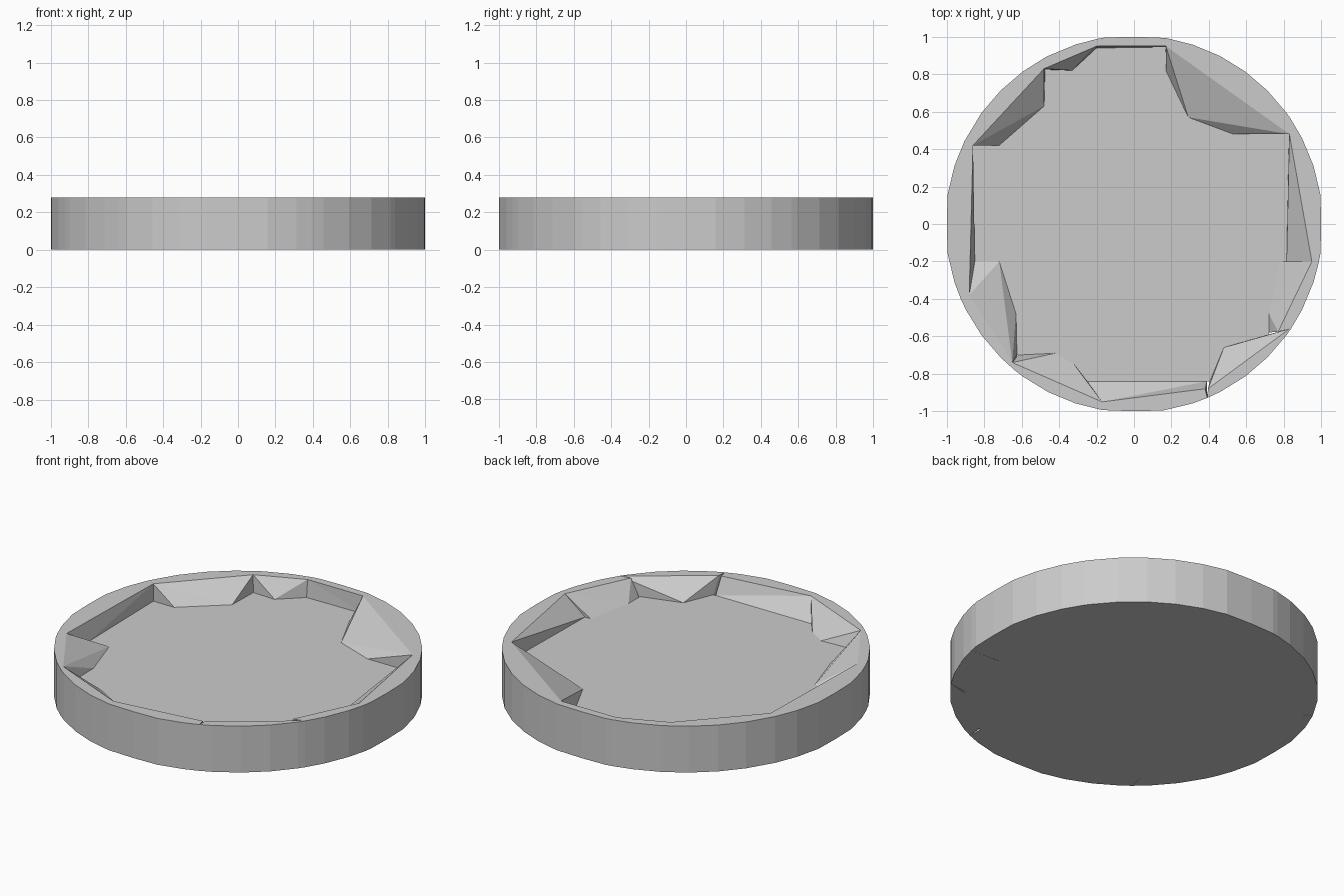
import bpy, bmesh
from math import radians, degrees, atan2, cos, sin

if "Cube" in bpy.data.objects:
    bpy.data.objects.remove(bpy.data.objects["Cube"])

H = 0.28        # rim height
FLOOR = 0.175   # top of the floor slab


def outline(a):
    """Outer contour: a circle flattened at the four sides."""
    c, s = cos(radians(a)), sin(radians(a))
    r = min(1.008, 1 / max(abs(c), abs(s)))
    return (r * c, r * s)


def ang(p):
    return degrees(atan2(p[1], p[0])) % 360


def finish(name, bm):
    bmesh.ops.remove_doubles(bm, verts=bm.verts, dist=0.0005)
    bmesh.ops.recalc_face_normals(bm, faces=bm.faces)
    me = bpy.data.meshes.new(name)
    bm.to_mesh(me)
    bm.free()
    ob = bpy.data.objects.new(name, me)
    bpy.context.collection.objects.link(ob)


def rim_piece(name, a0, a1, t0, t1, foot, k):
    """Block from outer arc a0..a1 to the crest line t0-t1, with facets
    falling to the foot points; foot[k] is where both crest ends meet."""
    if a1 < a0:
        a1 += 360
    steps = [a0] + [a for a in range(-360, 721, 9) if a0 + 1 < a < a1 - 1] + [a1]
    arc = [outline(a) for a in steps]
    bm = bmesh.new()

    def face(pts):
        bm.faces.new([bm.verts.new(p) for p in pts])

    def at(p, z):
        return (p[0], p[1], z)

    for p, q in zip(arc, arc[1:]):
        face([at(p, 0), at(q, 0), at(q, H), at(p, H)])
    face([at(p, H) for p in arc] + [at(t1, H), at(t0, H)])
    face([at(p, 0) for p in arc] + [at(p, 0) for p in reversed(foot)])
    for i, (p, q) in enumerate(zip(foot, foot[1:])):
        face([at(p, 0), at(q, 0), at(q, FLOOR), at(p, FLOOR)])
        face([at(p, FLOOR), at(q, FLOOR), at(t0 if i < k else t1, H)])
    face([at(t0, H), at(foot[k], FLOOR), at(t1, H)])
    # vertical end walls
    for o, t, f in ((arc[0], t0, foot[0]), (arc[-1], t1, foot[-1])):
        face([at(o, 0), at(o, H), at(t, H), at(f, FLOOR), at(f, 0)])
    finish(name, bm)


# Rim pieces, counter-clockwise: outer start, crest ends, foot line, fan index
pieces = [
    ("rim_right", (.96, -.205), (.95, -.2), (.83, .48),
     [(.815, -.2), (.828, .48)], 0),
    ("rim_back_right", (.83, .56), (.83, .48), (.17, .95),
     [(.83, .48), (.53, .48), (.29, .57), (.17, .82)], 2),
    ("rim_back", (.17, 1), (.17, .95), (-.2, .95),
     [(.17, .945), (-.2, .94)], 0),
    ("rim_back_notch", (-.2, 1), (-.2, .95), (-.48, .83),
     [(-.2, .94), (-.33, .82), (-.48, .825)], 1),
    ("rim_back_left", (-.475, .89), (-.48, .83), (-.86, .42),
     [(-.475, .825), (-.48, .63), (-.72, .42), (-.85, .42)], 1),
    ("rim_left", (-.9, .44), (-.86, .42), (-.88, -.38),
     [(-.86, .42), (-.85, -.2)], 1),
    ("rim_front_left", (-.92, -.4), (-.88, -.38), (-.65, -.74),
     [(-.85, -.2), (-.72, -.2), (-.63, -.48), (-.625, -.7)], 1),
    ("rim_front_notch", (-.64, -.78), (-.65, -.74), (-.17, -.95),
     [(-.62, -.7), (-.42, -.69), (-.32, -.75), (-.25, -.84)], 2),
    ("rim_front", (-.17, -1), (-.17, -.95), (.38, -.88),
     [(-.25, -.84), (.39, -.84)], 1),
    ("rim_front_right", (.39, -.925), (.395, -.88), (.83, -.56),
     [(.405, -.84), (.48, -.66), (.72, -.59)], 1),
    ("rim_right_notch", (.84, -.56), (.77, -.575), (.95, -.2),
     [(.72, -.58), (.72, -.48), (.78, -.2)], 1),
]
for i, (name, o, t0, t1, foot, k) in enumerate(pieces):
    nxt = pieces[(i + 1) % len(pieces)][1]
    rim_piece(name, ang(o), ang(nxt), t0, t1, foot, k)

# Floor slab filling the area inside the foot lines
bm = bmesh.new()
loop = [p for piece in pieces for p in piece[4]]
base = bm.faces.new([bm.verts.new((x, y, 0)) for x, y in loop])
ext = bmesh.ops.extrude_face_region(bm, geom=[base], use_keep_orig=True)
for v in ext["geom"]:
    if isinstance(v, bmesh.types.BMVert):
        v.co.z = FLOOR
finish("dish_floor", bm)
